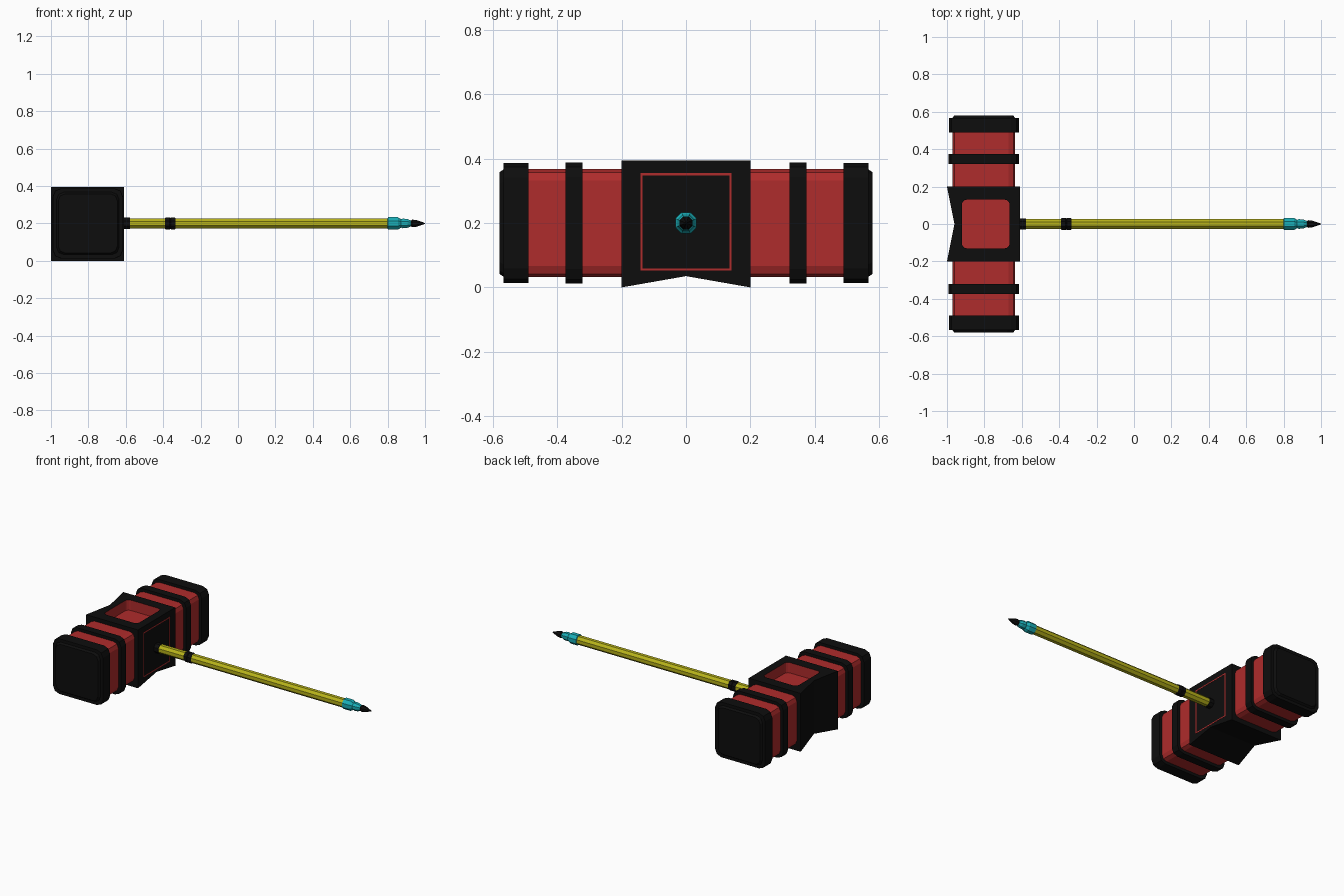
import bpy, bmesh, math
from mathutils import Vector

if "Cube" in bpy.data.objects:
    bpy.data.objects.remove(bpy.data.objects["Cube"])

CX, CZ = -0.803, 0.2   # axis of the hammer head


def material(name, rgb):
    m = bpy.data.materials.new(name)
    m.diffuse_color = (*rgb, 1)
    m.use_nodes = True
    m.node_tree.nodes["Principled BSDF"].inputs["Base Color"].default_value = m.diffuse_color
    return m


BLACK = material("black", (0.004, 0.004, 0.004))
RED = material("red", (0.43, 0.025, 0.025))
YELLOW = material("yellow", (0.47, 0.44, 0.01))
TEAL = material("teal", (0.01, 0.42, 0.47))


def finish(bm, name, *mats):
    bmesh.ops.recalc_face_normals(bm, faces=bm.faces)
    me = bpy.data.meshes.new(name)
    bm.to_mesh(me)
    bm.free()
    ob = bpy.data.objects.new(name, me)
    bpy.context.collection.objects.link(ob)
    for m in mats:
        me.materials.append(m)
    return ob


def add_box(bm, lo, hi):
    lo, hi = Vector(lo), Vector(hi)
    vs = bmesh.ops.create_cube(bm, size=1)["verts"]
    for v in vs:
        v.co = (lo + hi) / 2 + v.co * (hi - lo)
    return vs


def bevel_along(bm, axis, width, segments):
    edges = [e for e in bm.edges
             if abs((e.verts[0].co - e.verts[1].co).normalized()[axis]) > 0.9]
    bmesh.ops.bevel(bm, geom=edges, offset=width, segments=segments,
                    profile=0.5, affect='EDGES')


def head_slab(name, mat, half, y0, y1, corner, taper=0.0):
    """Square slab across the head axis, rounded corners, optional narrower outer end."""
    bm = bmesh.new()
    add_box(bm, (CX - half, min(y0, y1), CZ - half), (CX + half, max(y0, y1), CZ + half))
    bevel_along(bm, 1, corner, 2)
    f = (half - taper) / half
    for v in bm.verts:
        if abs(v.co.y - y1) < 1e-4:
            v.co.x = CX + (v.co.x - CX) * f
            v.co.z = CZ + (v.co.z - CZ) * f
    return finish(bm, name, mat)


def lathe(name, mat, profile, sides=8):
    """Faceted turning along x from (x, radius) pairs."""
    bm = bmesh.new()
    rings = []
    for x, r in profile:
        rings.append([bm.verts.new((x, r * math.cos(a), CZ + r * math.sin(a)))
                      for a in (2 * math.pi * (i + 0.5) / sides for i in range(sides))])
    for a, b in zip(rings, rings[1:]):
        for i in range(sides):
            j = (i + 1) % sides
            bm.faces.new((a[i], a[j], b[j], b[i]))
    bm.faces.new(rings[0])
    bm.faces.new(rings[-1])
    return finish(bm, name, mat)


# Centre block with V notches in its back (-x) and bottom faces
bm = bmesh.new()
outline = [(-1, -0.2), (-0.61, -0.2), (-0.61, 0), (-0.61, 0.2), (-1, 0.2), (-0.96, 0)]
low = [bm.verts.new((x, y, 0.035 if y == 0 else 0)) for x, y in outline]
top = [bm.verts.new((x, y, 0.395)) for x, y in outline]
for i in range(6):
    j = (i + 1) % 6
    bm.faces.new((low[i], low[j], top[j], top[i]))
for ring in (low, top):
    bm.faces.new((ring[0], ring[1], ring[2], ring[5]))
    bm.faces.new((ring[5], ring[2], ring[3], ring[4]))
block = finish(bm, "centre_block", BLACK, RED)

# Red rounded recess in the top of the block
bm = bmesh.new()
add_box(bm, (-0.92, -0.13, 0.325), (-0.665, 0.13, 0.5))
bevel_along(bm, 2, 0.025, 3)
for f in bm.faces:
    f.material_index = 1
cutter = finish(bm, "recess_cutter", BLACK, RED)
cutter.hide_render = True
cutter.hide_viewport = True
cut = block.modifiers.new("recess", 'BOOLEAN')
cut.operation = 'DIFFERENCE'
cut.solver = 'EXACT'
cut.object = cutter

# Thin red square outline on the handle side of the block
bm = bmesh.new()
w, x0, x1 = 0.007, -0.612, -0.609
for s in (-1, 1):
    y = s * 0.138
    add_box(bm, (x0, y - w / 2, 0.052), (x1, y + w / 2, 0.355))
    z = 0.2035 + s * 0.148
    add_box(bm, (x0, -0.1345, z - w / 2), (x1, 0.1345, z + w / 2))
finish(bm, "block_outline", RED)

# Two mirrored arms: red body, strap, end collar and striking face
for s, side in ((-1, "front"), (1, "back")):
    head_slab(side + "_arm", RED, 0.168, s * 0.19, s * 0.53, 0.035)
    head_slab(side + "_strap", BLACK, 0.188, s * 0.322, s * 0.375, 0.045)
    head_slab(side + "_collar", BLACK, 0.187, s * 0.49, s * 0.567, 0.045)
    head_slab(side + "_striking_face", BLACK, 0.172, s * 0.56, s * 0.58, 0.04, 0.014)

# Handle shaft and its dark rings
lathe("handle_shaft", YELLOW, [(-0.63, 0.030), (0.81, 0.030)])
lathe("base_ring", BLACK, [(-0.615, 0.033), (-0.577, 0.033)])
lathe("grip_ring", BLACK, [(-0.39, 0.031), (-0.386, 0.034), (-0.365, 0.034), (-0.362, 0.031),
                           (-0.359, 0.034), (-0.338, 0.034), (-0.334, 0.031)])

# Teal pommel and dark pointed tip
lathe("pommel", TEAL, [(0.80, 0.031), (0.803, 0.036), (0.835, 0.036), (0.855, 0.036), (0.868, 0.027),
                       (0.872, 0.024), (0.88, 0.028), (0.905, 0.026), (0.925, 0.017)])
lathe("tip", BLACK, [(0.92, 0.014), (0.932, 0.022), (0.955, 0.019), (0.985, 0.008), (1.0, 0.002)])
